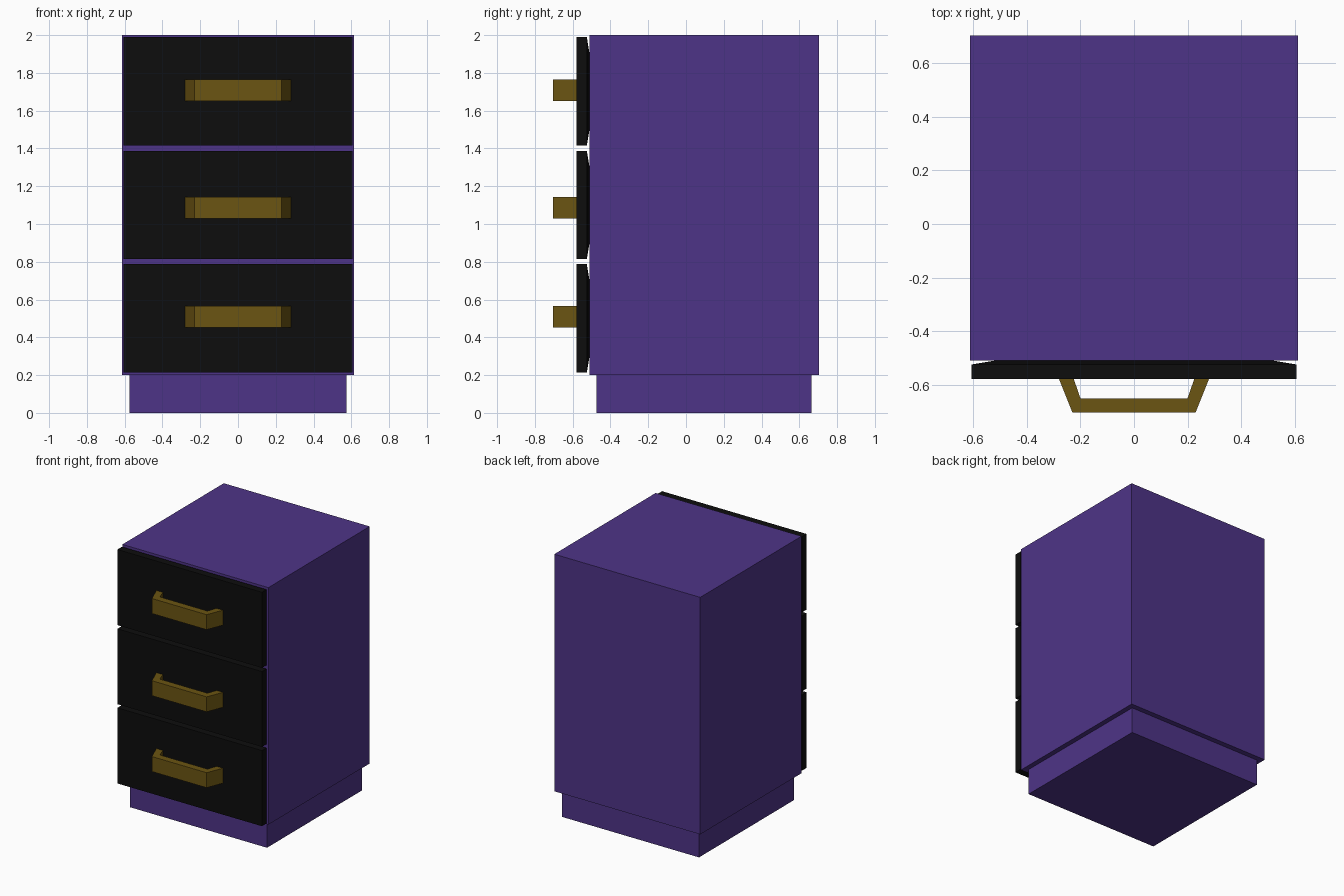
import bpy, bmesh

if "Cube" in bpy.data.objects:
    bpy.data.objects.remove(bpy.data.objects["Cube"])


def material(name, rgb):
    m = bpy.data.materials.new(name)
    m.diffuse_color = (*rgb, 1)
    m.use_nodes = True
    m.node_tree.nodes["Principled BSDF"].inputs["Base Color"].default_value = m.diffuse_color
    return m


PURPLE = material("purple_paint", (0.076, 0.034, 0.242))
BLACK = material("black_paint", (0.004, 0.004, 0.004))
BRASS = material("brass", (0.147, 0.089, 0.006))


def loft(name, rings, mat):
    """Closed solid through rings of matching points, capped at both ends."""
    bm = bmesh.new()
    loops = [[bm.verts.new(p) for p in ring] for ring in rings]
    n = len(loops[0])
    for a, b in zip(loops, loops[1:]):
        for i in range(n):
            j = (i + 1) % n
            bm.faces.new((a[i], a[j], b[j], b[i]))
    bm.faces.new(loops[0])
    bm.faces.new(loops[-1])
    bmesh.ops.recalc_face_normals(bm, faces=bm.faces)
    mesh = bpy.data.meshes.new(name)
    bm.to_mesh(mesh)
    bm.free()
    mesh.materials.append(mat)
    ob = bpy.data.objects.new(name, mesh)
    bpy.context.collection.objects.link(ob)
    return ob


def box(name, x, y0, y1, z0, z1, mat):
    return loft(name, [[(-x, y0, z), (x, y0, z), (x, y1, z), (-x, y1, z)]
                       for z in (z0, z1)], mat)


# Cabinet and recessed plinth
box("cabinet_body", 0.613, -0.511, 0.705, 0.2, 2.0, PURPLE)
box("plinth", 0.575, -0.473, 0.665, 0.0, 0.2, PURPLE)


# Drawer front: flat slab with a shallow taper behind
def drawer_front(name, z0, z1):
    rings = []
    for y, inset in ((-0.58, 0), (-0.525, 0), (-0.511, 0.085)):
        x, a, b = 0.607 - inset, z0 + inset, z1 - inset
        rings.append([(-x, y, a), (x, y, a), (x, y, b), (-x, y, b)])
    loft(name, rings, BLACK)


# Handle: splayed bracket outline extruded upwards
half = [(0.23, -0.705), (0.28, -0.58), (0.225, -0.58), (0.2, -0.652)]
outline = half + [(-x, y) for x, y in reversed(half)]

drawers = (("bottom", 0.213, 0.787, 0.509),
           ("middle", 0.815, 1.387, 1.085),
           ("top", 1.415, 1.989, 1.709))
for label, z0, z1, grip in drawers:
    drawer_front(f"{label}_drawer_front", z0, z1)
    loft(f"{label}_handle", [[(x, y, z) for x, y in outline]
                             for z in (grip - 0.057, grip + 0.057)], BRASS)
